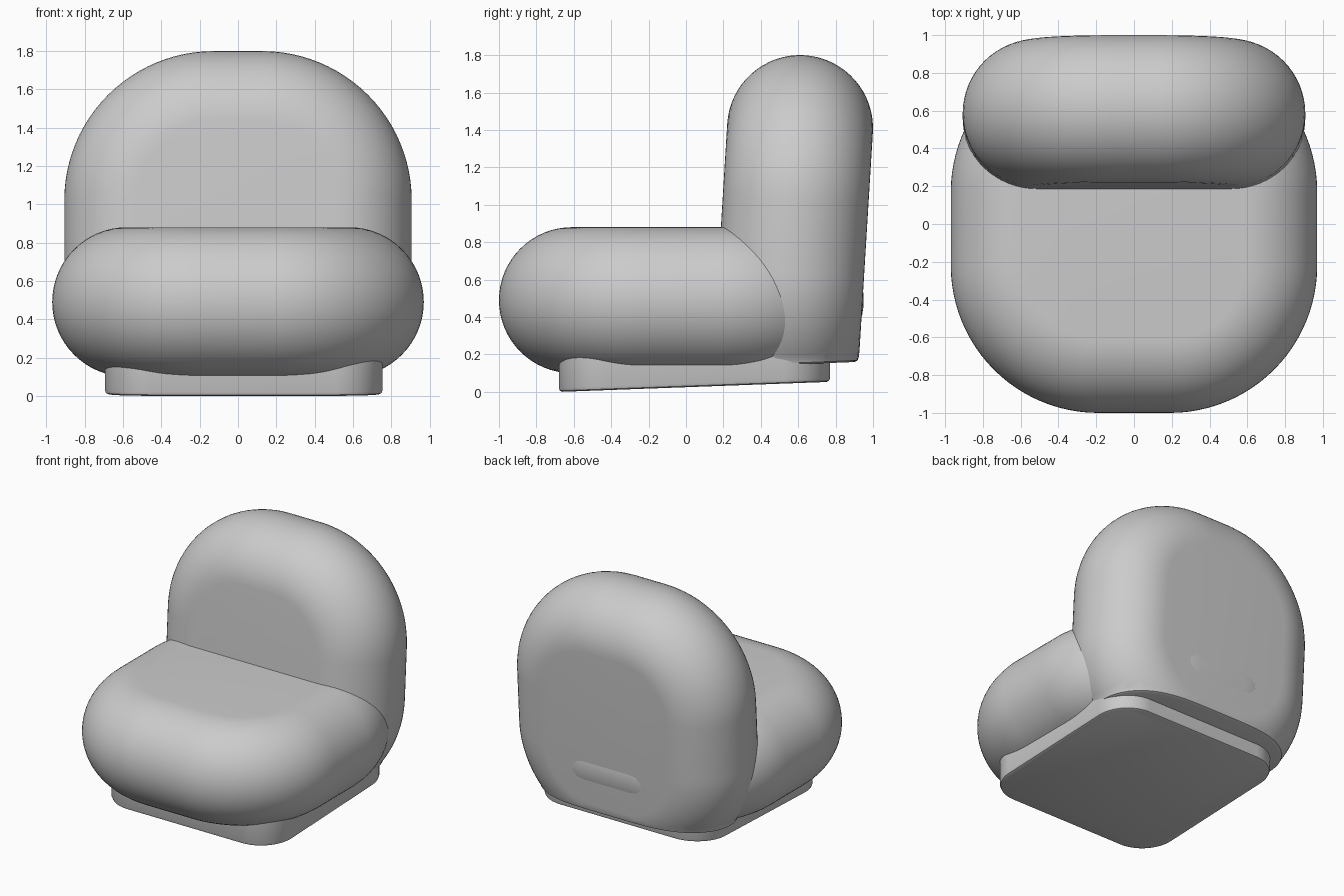
import bpy, bmesh, math
from mathutils import Vector, Matrix

if "Cube" in bpy.data.objects:
    bpy.data.objects.remove(bpy.data.objects["Cube"])


def outline(a, b, r, n=24):
    """Rounded rectangle with half sizes a, b and corner radius r."""
    pts = []
    for k, (sx, sy) in enumerate([(1, 1), (-1, 1), (-1, -1), (1, -1)]):
        for i in range(n + 1):
            t = math.pi / 2 * (k + i / n)
            pts.append((sx * (a - r) + r * math.cos(t), sy * (b - r) + r * math.sin(t)))
    return pts


def stack(a, b, r, profile):
    """Loft inset copies of the outline; profile holds (inset, z) pairs, bottom to top."""
    bm = bmesh.new()
    rings = [[bm.verts.new((x, y, z)) for x, y in outline(a - d, b - d, r - d)]
             for d, z in profile]
    for lo, hi in zip(rings, rings[1:]):
        for i in range(len(lo)):
            j = (i + 1) % len(lo)
            bm.faces.new((lo[i], lo[j], hi[j], hi[i]))
    bm.faces.new(rings[0][::-1])
    bm.faces.new(rings[-1])
    return bm


def finish(bm, name):
    bmesh.ops.recalc_face_normals(bm, faces=bm.faces)
    me = bpy.data.meshes.new(name)
    bm.to_mesh(me)
    bm.free()
    ob = bpy.data.objects.new(name, me)
    bpy.context.collection.objects.link(ob)
    bpy.ops.object.select_all(action='DESELECT')
    ob.select_set(True)
    bpy.context.view_layer.objects.active = ob
    bpy.ops.object.shade_smooth_by_angle(angle=math.radians(35))


# Full-round cushion edge
R = 0.39
N = 32
pill = []
for i in range(N + 1):
    t = math.pi * (i / N - 0.5)
    pill.append((R * (1 - math.cos(t)), R * math.sin(t)))

# Seat cushion
bm = stack(0.97, 0.975, 0.78, pill)
bmesh.ops.translate(bm, verts=bm.verts, vec=(0, -0.025, 0.49))
finish(bm, "seat")

# Backrest: the same cushion stood up, leaning back, cut off at the bottom
bm = stack(0.907, 0.975, 0.78, pill)
bm.transform(Matrix.Translation((0, 0.574, 0.826)) @ Matrix.Rotation(math.radians(86.5), 4, 'X'))
bmesh.ops.bisect_plane(bm, geom=bm.verts[:] + bm.edges[:] + bm.faces[:], dist=1e-5,
                       plane_co=(0, 0.9, 0.185), plane_no=(0, -0.04, 1), clear_inner=True)
rim = [e for e in bm.edges if e.is_boundary]
face = bmesh.ops.contextual_create(bm, geom=rim)["faces"][0]

# Softened lower edge of the backrest
for drop, sx, sy in [(0.018, 0.992, 0.982), (0.008, 0.975, 0.95)]:
    new = bmesh.ops.extrude_face_region(bm, geom=[face])["geom"]
    if face.is_valid:
        bmesh.ops.delete(bm, geom=[face], context='FACES_ONLY')
    face = next(g for g in new if isinstance(g, bmesh.types.BMFace))
    c = face.calc_center_median()
    for v in face.verts:
        dy = (v.co.y - c.y) * (sy - 1)
        v.co += Vector((v.co.x * (sx - 1), dy, dy * 0.04 - drop))
finish(bm, "backrest")

# Plinth, gently sloping up to the rear
bm = stack(0.725, 0.725, 0.25, [(0.02, 0), (0.006, 0.006), (0, 0.02), (0, 0.25)])
bmesh.ops.translate(bm, verts=bm.verts, vec=(0.03, 0.045, 0))
for v in bm.verts:
    v.co.z += (v.co.y + 0.66) * 0.037
finish(bm, "base")
